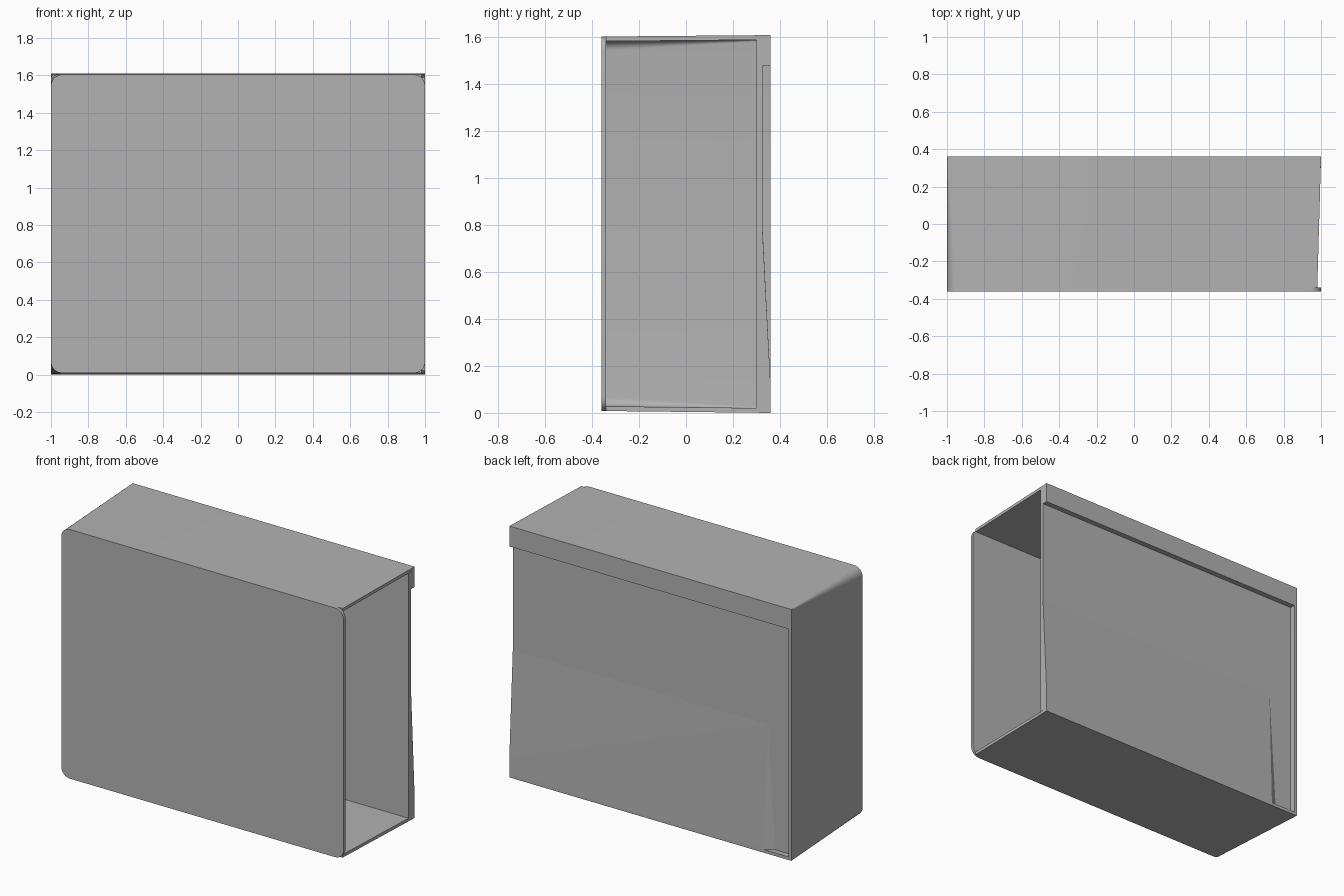
import bpy, bmesh, math

if "Cube" in bpy.data.objects:
    bpy.data.objects.remove(bpy.data.objects["Cube"])

grey = bpy.data.materials.new("plain grey")
grey.diffuse_color = (0.45, 0.45, 0.45, 1)
grey.use_nodes = True
grey.node_tree.nodes["Principled BSDF"].inputs["Base Color"].default_value = grey.diffuse_color

W, D, H, T = 1.0, 0.36, 1.61, 0.02   # half width, half depth, height, wall


def make(name, verts, faces, smooth=False):
    bm = bmesh.new()
    vs = [bm.verts.new(v) for v in verts]
    for f in faces:
        bm.faces.new([vs[i] for i in f])
    bmesh.ops.recalc_face_normals(bm, faces=bm.faces)
    me = bpy.data.meshes.new(name)
    bm.to_mesh(me)
    bm.free()
    me.materials.append(grey)
    ob = bpy.data.objects.new(name, me)
    bpy.context.collection.objects.link(ob)
    if smooth:
        bpy.ops.object.select_all(action='DESELECT')
        ob.select_set(True)
        bpy.context.view_layer.objects.active = ob
        bpy.ops.object.shade_smooth_by_angle(angle=math.radians(35))
    return ob


def arc(cx, cz, r, start, n=6):
    """Quarter circle, counter-clockwise from the start angle in degrees."""
    angles = [math.radians(start + 90 * i / n) for i in range(n + 1)]
    return [(cx + r * math.cos(a), cz + r * math.sin(a)) for a in angles]


def slab(name, outline, y0, y1, smooth=False):
    """Outline in x and z, extruded from y0 to y1."""
    n = len(outline)
    verts = [(x, y, z) for y in (y0, y1) for x, z in outline]
    faces = [list(range(n)), list(range(n, 2 * n))]
    faces += [[i, (i + 1) % n, n + (i + 1) % n, n + i] for i in range(n)]
    return make(name, verts, faces, smooth)


# Front panel with rounded corners
r, z0, z1 = 0.06, 0.008, 1.604
panel = (arc(W - r, z1 - r, r, 0) + arc(-W + r, z1 - r, r, 90)
         + arc(-W + r, z0 + r, r, 180) + arc(W - r, z0 + r, r, 270))
slab("front_panel", panel, -D, -D + T, True)


# Top, left and bottom wall: C-shaped sleeve, round in front and square behind
def c_ring(y, right, lo, hi, rad, inset):
    rad = max(rad - inset, 0.003)
    x, lo, hi = -W + inset, lo + inset, hi - inset
    pts = ([(right, hi)] + arc(x + rad, hi - rad, rad, 90)
           + arc(x + rad, lo + rad, rad, 180) + [(right, lo)])
    return [(px, y, pz) for px, pz in pts]


rings = [c_ring(-D + T, 0.98, z0, z1, r, 0), c_ring(D, W, 0, H, 0.003, 0),
         c_ring(D, W, 0, H, 0.003, T), c_ring(-D + T, 0.98, z0, z1, r, T)]
n = len(rings[0])
faces = []
for k in range(4):
    a, b = k * n, ((k + 1) % 4) * n
    faces += [[a + i, a + i + 1, b + i + 1, b + i] for i in range(n - 1)]
faces += [[0, n, 2 * n, 3 * n], [n - 1, 2 * n - 1, 3 * n - 1, 4 * n - 1]]
make("wall_sleeve", [v for ring in rings for v in ring], faces, True)

# Recessed back panel whose lower part kicks outwards
yi, yr = 0.30, 0.325
outer = [(W, yr, 1.48), (-W + T, yr, 1.48), (-W + T, yr, 0.82),
         (-0.81, yr, 0.81), (W, yr, 0.80), (W, D, 0.13),
         (W, D, T), (-0.80, D, T), (-0.86, yr, T), (-W + T, yr, T)]
front = [[0, 1, 2, 3, 4], [4, 3, 5], [5, 3, 7, 6], [3, 8, 7], [2, 9, 8, 3]]
m = len(outer)
rim = [0, 1, 2, 9, 8, 7, 6, 5, 4]
faces = front + [[i + m for i in f] for f in front]
faces += [[a, b, b + m, a + m] for a, b in zip(rim, rim[1:] + rim[:1])]
make("back_panel", outer + [(x, yi, z) for x, y, z in outer], faces)

# Overhanging band along the top of the back
slab("back_top_band", [(-W + T, 1.48), (W, 1.48), (W, H - T), (-W + T, H - T)],
     yi, D)
